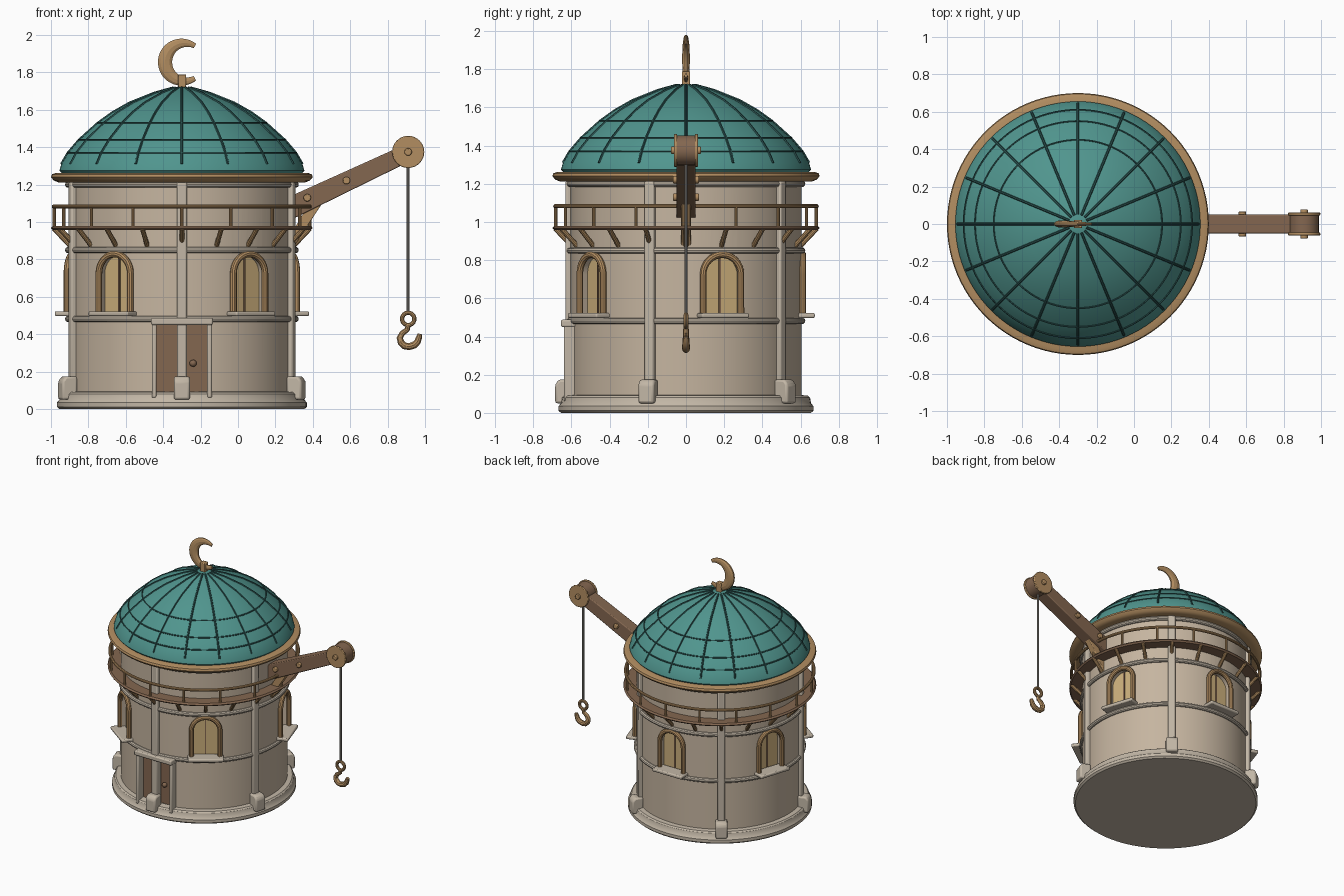
import bpy, bmesh, math
from math import sin, cos, pi, radians
from mathutils import Matrix, Vector

cube = bpy.data.objects.get("Cube")
if cube:
    bpy.data.objects.remove(cube, do_unlink=True)

AXIS = -0.30          # x of the tower's axis
WALL_R = 0.605


def material(name, rgb):
    m = bpy.data.materials.new(name)
    m.use_nodes = True
    m.diffuse_color = (*rgb, 1)
    bsdf = next(n for n in m.node_tree.nodes if n.type == 'BSDF_PRINCIPLED')
    bsdf.inputs["Base Color"].default_value = (*rgb, 1)
    return m


STONE = material("wall stone", (0.56, 0.46, 0.35))
TRIM = material("trim stone", (0.54, 0.47, 0.38))
BROWN = material("dark wood", (0.23, 0.135, 0.08))
TAN = material("tan wood", (0.45, 0.27, 0.12))
TEAL = material("teal roof", (0.08, 0.30, 0.27))
DARK = material("dark teal rib", (0.025, 0.09, 0.085))
GOLD = material("gold window", (0.60, 0.43, 0.20))
GREY = material("grey rope", (0.30, 0.28, 0.25))


def radial(deg):
    """Frame on the tower axis: local x points outward, local y runs along the wall."""
    return Matrix.Translation((AXIS, 0, 0)) @ Matrix.Rotation(radians(deg), 4, 'Z')


def finish(name, bm, mat, bevel=0):
    bmesh.ops.recalc_face_normals(bm, faces=bm.faces)
    mesh = bpy.data.meshes.new(name)
    bm.to_mesh(mesh)
    bm.free()
    ob = bpy.data.objects.new(name, mesh)
    bpy.context.collection.objects.link(ob)
    mesh.materials.append(mat)
    if bevel:
        mod = ob.modifiers.new("bevel", 'BEVEL')
        mod.width, mod.segments = bevel, 2
    smooth(ob)
    return ob


def smooth(ob):
    bpy.ops.object.select_all(action='DESELECT')
    ob.select_set(True)
    bpy.context.view_layer.objects.active = ob
    bpy.ops.object.shade_smooth_by_angle(angle=radians(35))


def lathe(name, profile, mat, closed=False, n=96):
    bm = bmesh.new()
    vs = [bm.verts.new((r, 0, z)) for r, z in profile]
    pairs = list(zip(vs, vs[1:] + vs[:1] if closed else vs[1:]))
    es = [bm.edges.new(p) for p in pairs]
    bmesh.ops.spin(bm, geom=vs + es, cent=(0, 0, 0), axis=(0, 0, 1), angle=2 * pi, steps=n)
    bmesh.ops.remove_doubles(bm, verts=bm.verts, dist=0.0005)
    bm.transform(Matrix.Translation((AXIS, 0, 0)))
    return finish(name, bm, mat)


def box(bm, lo, hi, m=Matrix()):
    size = Vector(hi) - Vector(lo)
    mid = (Vector(hi) + Vector(lo)) / 2
    bmesh.ops.create_cube(bm, size=1, matrix=m @ Matrix.Translation(mid) @ Matrix.Diagonal((*size, 1)))


def prism(bm, pts, offset, m=Matrix()):
    """Extrude a flat outline of 3D points by an offset."""
    a = [bm.verts.new(m @ Vector(p)) for p in pts]
    b = [bm.verts.new(m @ (Vector(p) + Vector(offset))) for p in pts]
    bm.faces.new(a)
    bm.faces.new(b[::-1])
    for i in range(len(a)):
        j = (i + 1) % len(a)
        bm.faces.new((a[i], b[i], b[j], a[j]))


def disc(bm, x, z, r, half, n=32):
    bmesh.ops.create_cone(bm, cap_ends=True, segments=n, radius1=r, radius2=r, depth=2 * half,
                          matrix=Matrix.Translation((x, 0, z)) @ Matrix.Rotation(pi / 2, 4, 'X'))


def tubes(name, paths, depth, mat, radii=None, cyclic=False, res=3):
    cu = bpy.data.curves.new(name, 'CURVE')
    cu.dimensions, cu.bevel_depth, cu.bevel_resolution = '3D', depth, res
    cu.use_fill_caps = True
    for path in paths:
        sp = cu.splines.new('POLY')
        sp.points.add(len(path) - 1)
        sp.use_cyclic_u = cyclic
        for i, p in enumerate(path):
            sp.points[i].co = (*p, 1)
            sp.points[i].radius = radii[i] if radii else 1
    cu.materials.append(mat)
    ob = bpy.data.objects.new(name, cu)
    bpy.context.collection.objects.link(ob)
    bpy.ops.object.select_all(action='DESELECT')
    ob.select_set(True)
    bpy.context.view_layer.objects.active = ob
    bpy.ops.object.convert(target='MESH')
    smooth(bpy.context.object)


def ring(r, z, n=96):
    return [(AXIS + r * cos(2 * pi * i / n), r * sin(2 * pi * i / n), z) for i in range(n)]


def arch(x, half, z0, spring, n=16):
    return [(x, -half, z0)] + [(x, -half * cos(pi * i / n), spring + half * sin(pi * i / n))
                               for i in range(n + 1)] + [(x, half, z0)]


PILASTERS = [-90 + 72 * i for i in range(5)]
WINDOWS = [a + 36 for a in PILASTERS]
DOOR = radial(-90)

# Wall with window and door recesses
wall = lathe("tower_wall", [(0, 0.04), (WALL_R, 0.04), (WALL_R, 1.23), (0, 1.23)], STONE)
bm = bmesh.new()
for a in WINDOWS:
    prism(bm, arch(0.55, 0.1, 0.51, 0.725), (0.2, 0, 0), radial(a))
box(bm, (0.555, -0.135, 0.09), (0.75, 0.135, 0.46), DOOR)
cutter = finish("recess_cutter", bm, STONE)
cutter.hide_render = True
mod = wall.modifiers.new("recesses", 'BOOLEAN')
mod.object, mod.solver = cutter, 'EXACT'
bpy.context.view_layer.objects.active = wall
bpy.ops.object.modifier_apply(modifier=mod.name)
bpy.data.objects.remove(cutter, do_unlink=True)
smooth(wall)

# Plinth and stone bands
lathe("base_plinth", [(0, 0), (0.655, 0), (0.668, 0.012), (0.668, 0.035), (0.655, 0.05),
                      (0.65, 0.08), (0.64, 0.09), (0.59, 0.095)], TRIM)
for name, z in (("lower_band", 0.482), ("middle_band", 0.85), ("upper_band", 1.2)):
    tubes(name, [ring(0.608, z)], 0.017, TRIM, cyclic=True)

# Pilasters with foot blocks
bm, feet = bmesh.new(), bmesh.new()
for a in PILASTERS:
    box(bm, (0.58, -0.027, 0.08), (0.632, 0.027, 1.215), radial(a))
    prism(feet, [(0.6, -0.043, 0.05), (0.685, -0.043, 0.05), (0.685, -0.043, 0.15),
                 (0.665, -0.043, 0.175), (0.6, -0.043, 0.175)], (0, 0.086, 0), radial(a))
finish("pilasters", bm, TRIM, 0.01)
finish("pilaster_feet", feet, TRIM, 0.012)

# Windows: panes, mullions, frames, sills
panes, bars, sills = bmesh.new(), bmesh.new(), bmesh.new()
frames = []
for a in WINDOWS:
    m = radial(a)
    prism(panes, arch(0.555, 0.097, 0.515, 0.725), (0.012, 0, 0), m)
    box(bars, (0.565, -0.005, 0.515), (0.574, 0.005, 0.82), m)
    box(sills, (0.57, -0.13, 0.497), (0.675, 0.13, 0.523), m)
    frames.append([m @ Vector(p) for p in arch(0.612, 0.104, 0.515, 0.725)])
finish("window_panes", panes, GOLD)
finish("window_mullions", bars, BROWN)
finish("window_sills", sills, TRIM, 0.008)
tubes("window_frames", frames, 0.018, TAN)

# Door with stone surround
bm = bmesh.new()
box(bm, (0.54, -0.135, 0.09), (0.575, 0.135, 0.46), DOOR)
finish("door", bm, BROWN)
bm = bmesh.new()
for s in (-1, 1):
    box(bm, (0.56, s * 0.148 - 0.013, 0.06), (0.64, s * 0.148 + 0.013, 0.46), DOOR)
box(bm, (0.56, -0.165, 0.45), (0.655, 0.165, 0.488), DOOR)
finish("door_surround", bm, TRIM, 0.008)
bm = bmesh.new()
bmesh.ops.create_uvsphere(bm, u_segments=16, v_segments=10, radius=0.019,
                          matrix=Matrix.Translation((AXIS + 0.06, -0.585, 0.245)))
finish("door_knob", bm, BROWN)

# Gallery: deck, rail, balusters, braces
lathe("gallery_deck", [(0.59, 0.957), (0.69, 0.957), (0.7, 0.968), (0.69, 0.98), (0.59, 0.98)],
      BROWN, closed=True)
tubes("gallery_rail", [ring(0.685, 1.083)], 0.011, TAN, cyclic=True)
tubes("balusters", [[radial(22.5 * i) @ Vector((0.683, 0, z)) for z in (0.97, 1.083)]
                    for i in range(16)], 0.009, TAN)
tubes("gallery_braces", [[radial(18 * i) @ Vector(p) for p in ((0.6, 0, 0.875), (0.685, 0, 0.965))]
                         for i in range(20)], 0.013, TAN)

# Roof: eave, dome, ribs
lathe("roof_eave", [(0.58, 1.215), (0.66, 1.212), (0.685, 1.222), (0.7, 1.24), (0.695, 1.255),
                    (0.675, 1.262), (0.58, 1.262)], TAN, closed=True)
DOME = [(0.64, 1.258), (0.655, 1.275), (0.645, 1.31), (0.61, 1.37), (0.55, 1.44), (0.45, 1.53),
        (0.37, 1.587), (0.28, 1.638), (0.15, 1.69), (0.05, 1.718), (0, 1.725)]
lathe("dome", DOME, TEAL)
tubes("dome_ribs", [[radial(22.5 * i) @ Vector((r, 0, z)) for r, z in DOME[2:-1]]
                    for i in range(16)], 0.007, DARK, res=1)
tubes("dome_hoops", [ring(r, z) for r, z in DOME[3:6]], 0.005, DARK, cyclic=True, res=1)

# Crescent finial
bm = bmesh.new()
box(bm, (AXIS - 0.022, -0.022, 1.71), (AXIS + 0.022, 0.022, 1.79))
finish("finial_socket", bm, TAN, 0.005)
path, radii = [], []
for i in range(33):
    t = i / 32
    a = radians(50 + 260 * t)
    w = 0.014 + 0.026 * sin(pi * t)
    path.append((-0.303 + (0.127 - w) * cos(a), 0, 1.855 + (0.127 - w) * sin(a)))
    radii.append(w)
tubes("finial_crescent", [path], 1, TAN, radii)
crescent = bpy.context.object
for v in crescent.data.vertices:
    v.co.y *= 0.5

# Crane boom, strut, pulley and bolts
bm = bmesh.new()
prism(bm, [(0.24, -0.05, 1.12), (0.85, -0.05, 1.395), (0.89, -0.05, 1.31), (0.30, -0.05, 1.02)],
      (0, 0.1, 0))
finish("crane_boom", bm, BROWN, 0.006)
bm = bmesh.new()
prism(bm, [(0.25, -0.025, 0.88), (0.30, -0.025, 0.87), (0.45, -0.025, 1.1), (0.37, -0.025, 1.08)],
      (0, 0.05, 0))
finish("crane_strut", bm, TAN, 0.005)
bm = bmesh.new()
disc(bm, 0.91, 1.375, 0.078, 0.046)
finish("pulley_core", bm, BROWN)
bm = bmesh.new()
for s in (-1, 1):
    bmesh.ops.create_cone(bm, cap_ends=True, segments=32, radius1=0.086, radius2=0.086, depth=0.016,
                          matrix=Matrix.Translation((0.91, s * 0.054, 1.375)) @ Matrix.Rotation(pi / 2, 4, 'X'))
finish("pulley_cheeks", bm, TAN, 0.004)
bm = bmesh.new()
for x, z, half in ((0.91, 1.375, 0.078), (0.58, 1.222, 0.068), (0.37, 1.13, 0.068)):
    disc(bm, x, z, 0.02, half, 16)
finish("crane_bolts", bm, TAN, 0.005)

# Rope and hook
tubes("rope", [[(0.91, 0, 1.33), (0.91, 0, 0.51)]], 0.008, GREY)
tubes("hook_eye", [[(0.91 + 0.033 * cos(i * pi / 12), 0, 0.482 + 0.033 * sin(i * pi / 12))
                    for i in range(24)]], 0.012, TAN, cyclic=True)
hook = [(0.91, 0.45), (0.905, 0.425), (0.878, 0.405), (0.865, 0.38), (0.872, 0.355), (0.89, 0.338),
        (0.915, 0.334), (0.942, 0.342), (0.96, 0.36), (0.967, 0.38), (0.973, 0.402)]
tubes("hook", [[(x, 0, z) for x, z in hook]], 0.02, TAN,
      [0.7, 0.75, 0.8, 0.9, 1, 1, 1, 1, 0.95, 0.85, 0.6])
